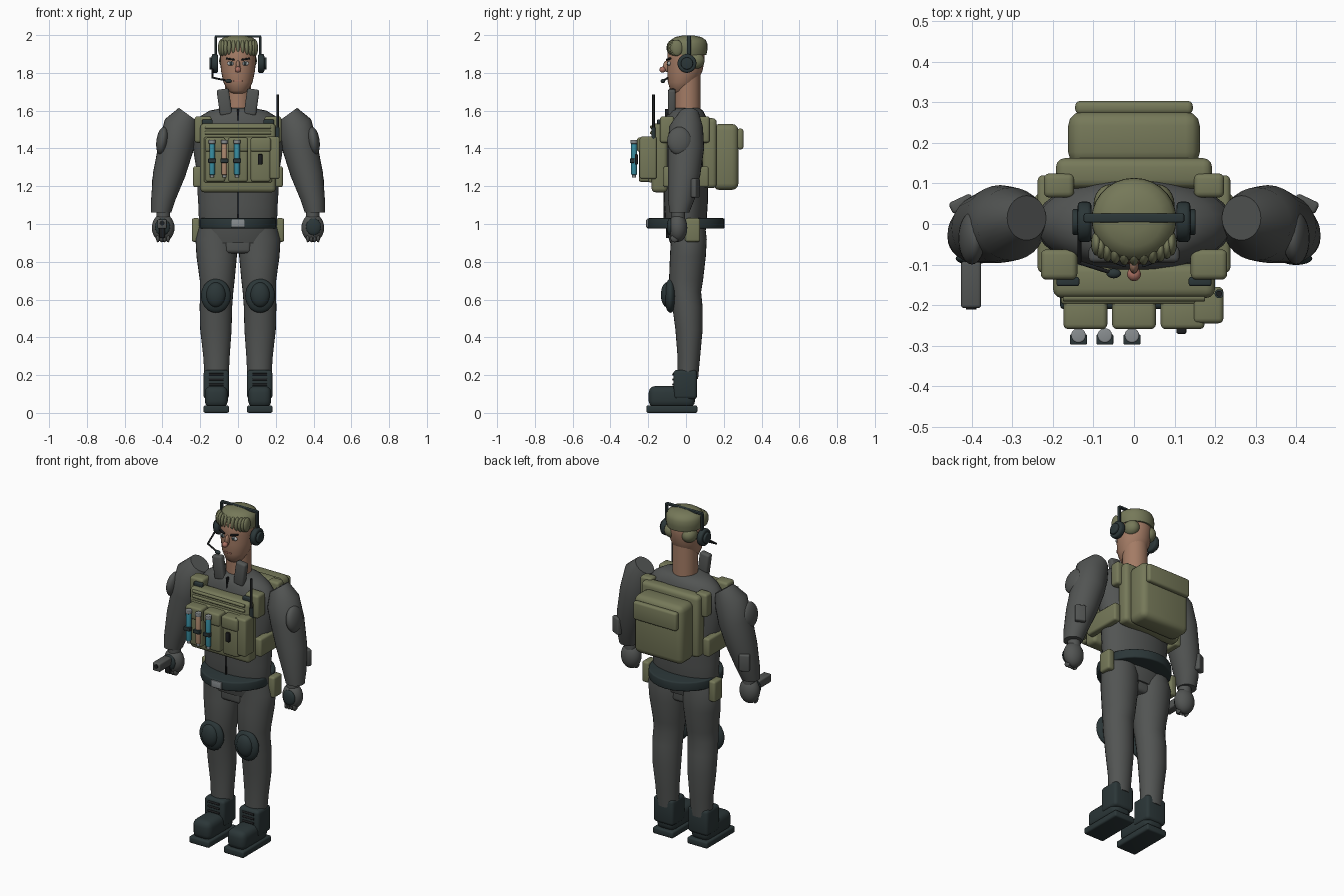
import bpy, bmesh
from math import sin, cos, pi, radians
from mathutils import Matrix, Vector, Euler

old = bpy.data.objects.get("Cube")
if old:
    bpy.data.objects.remove(old, do_unlink=True)


def material(name, r, g, b):
    m = bpy.data.materials.new(name)
    m.use_nodes = True
    m.diffuse_color = (r, g, b, 1)
    m.node_tree.nodes["Principled BSDF"].inputs["Base Color"].default_value = (r, g, b, 1)
    return m


suit = material("charcoal cloth", .085, .09, .087)
olive = material("olive canvas", .18, .19, .1)
rubber = material("dark rubber", .024, .037, .039)
skin = material("skin", .37, .2, .13)
blue = material("marker blue", .04, .27, .36)
tan = material("marker tan", .42, .25, .16)
metal = material("grey metal", .25, .27, .28)
black = material("black", .012, .013, .014)
white = material("eye white", .5, .52, .52)
lip = material("lip pink", .4, .16, .12)
parts = []


def finish(name, bm, mat):
    bmesh.ops.recalc_face_normals(bm, faces=bm.faces)
    mesh = bpy.data.meshes.new(name)
    bm.to_mesh(mesh)
    bm.free()
    mesh.materials.append(mat)
    ob = bpy.data.objects.new(name, mesh)
    bpy.context.collection.objects.link(ob)
    parts.append(ob)
    return ob


def pair(ob):
    """Keep the left part and add a mirrored right one."""
    bm = bmesh.new()
    bm.from_mesh(ob.data)
    bmesh.ops.scale(bm, vec=(-1, 1, 1), verts=bm.verts)
    base = ob.name
    ob.name = "left_" + base
    finish("right_" + base, bm, ob.data.materials[0])


def place(at, size, turn):
    rot = Euler([radians(a) for a in turn]).to_matrix().to_4x4()
    return Matrix.Translation(at) @ rot @ Matrix.Diagonal((*size, 1))


def box(name, mat, at, size, bevel=.01, turn=(0, 0, 0)):
    bm = bmesh.new()
    bmesh.ops.create_cube(bm, size=1, matrix=place(at, size, turn))
    if bevel:
        bmesh.ops.bevel(bm, geom=bm.edges[:], offset=bevel, segments=3, profile=.5, affect='EDGES')
    return finish(name, bm, mat)


def ball(name, mat, at, radii, turn=(0, 0, 0)):
    bm = bmesh.new()
    bmesh.ops.create_uvsphere(bm, u_segments=24, v_segments=14, radius=1, matrix=place(at, radii, turn))
    return finish(name, bm, mat)


def rod(name, mat, at, radius, length, turn=(0, 0, 0), bevel=0):
    bm = bmesh.new()
    bmesh.ops.create_cone(bm, cap_ends=True, segments=28, radius1=radius, radius2=radius,
                          depth=length, matrix=place(at, (1, 1, 1), turn))
    if bevel:
        rims = [e for e in bm.edges if any(len(f.verts) > 4 for f in e.link_faces)]
        bmesh.ops.bevel(bm, geom=rims, offset=bevel, segments=3, profile=.5, affect='EDGES')
    return finish(name, bm, mat)


def loft(name, mat, rings, sides=28):
    """Rings are x, y, z, half width, half depth, rise of the outer end."""
    bm = bmesh.new()
    loops = []
    for x, y, z, w, d, rise in rings:
        angles = [2 * pi * i / sides for i in range(sides)]
        loops.append([bm.verts.new((x + w * cos(a), y + d * sin(a), z + rise * cos(a))) for a in angles])
    for low, high in zip(loops, loops[1:]):
        for i in range(sides):
            j = (i + 1) % sides
            bm.faces.new((low[i], low[j], high[j], high[i]))
    bm.faces.new(loops[0])
    bm.faces.new(loops[-1])
    return finish(name, bm, mat)


def wire(name, mat, points, radius):
    for n, (a, b) in enumerate(zip(points, points[1:])):
        a, b = Vector(a), Vector(b)
        turn = (b - a).to_track_quat('Z', 'Y').to_euler()
        rod(f"{name}_{n}", mat, (a + b) / 2, radius, (b - a).length + radius, [t * 180 / pi for t in turn])


# Torso and pelvis
loft("torso", suit, [(0, 0, z, w, d, 0) for z, w, d in (
    (.9, .18, .085), (.97, .205, .105), (1.1, .21, .115), (1.3, .222, .12), (1.44, .245, .12),
    (1.52, .24, .116), (1.57, .2, .105), (1.6, .15, .09), (1.615, .08, .07))])
box("crotch", suit, (0, 0, .91), (.14, .15, .13), .02)
box("upper_zip", black, (0, -.1, 1.575), (.008, .02, .07), 0)
box("lower_zip", black, (0, -.114, 1.1), (.008, .01, .14), 0)
pair(box("collar", suit, (.072, -.075, 1.645), (.065, .04, .14), .012, (0, 8, 0)))

# Arms, pads and gloves
pair(loft("arm", suit, [
    (.265, .015, 1.58, .048, .055, .035), (.302, 0, 1.51, .085, .09, .045),
    (.33, 0, 1.4, .09, .096, .025), (.365, -.01, 1.26, .085, .086, .01),
    (.395, -.025, 1.13, .065, .07, 0), (.407, -.035, 1.06, .053, .052, 0)]))
pair(ball("shoulder_pad", suit, (.4, -.035, 1.44), (.032, .065, .075), (0, -8, 0)))
pair(box("elbow_plate", suit, (.425, .05, 1.19), (.06, .03, .1), .008, (0, 0, -25)))
pair(rod("wrist", suit, (.396, -.04, 1.045), .036, .06))
pair(ball("glove", suit, (.396, -.043, .98), (.06, .05, .075)))
pair(ball("knuckle_guard", rubber, (.4, -.085, .985), (.04, .016, .045)))
for n in range(4):
    pair(ball(f"finger_{n}", suit, (.37 + n * .018, -.06, .925), (.01, .022, .022)))

# Sidearm in the right hand
box("sidearm", suit, (-.402, -.15, 1.0), (.05, .115, .05), .008)
rod("sidearm_muzzle", black, (-.402, -.208, 1.005), .013, .006, (90, 0, 0))
box("sidearm_grip", black, (-.402, -.092, .96), (.03, .03, .07), .006)

# Legs, knee pads and boots
pair(loft("leg", suit, [
    (.112, .01, 1.0, .09, .09, 0), (.115, .015, .92, .11, .095, 0), (.113, .01, .83, .107, .095, 0),
    (.11, 0, .7, .092, .09, 0), (.113, .0, .64, .088, .08, 0), (.117, .008, .56, .086, .08, 0),
    (.117, .016, .44, .083, .072, 0), (.114, .015, .3, .07, .06, 0), (.113, .01, .18, .063, .054, 0)]))
pair(ball("knee_pad", rubber, (.117, -.083, .62), (.079, .032, .09)))
pair(ball("knee_cap", rubber, (.117, -.1, .625), (.052, .033, .066)))
pair(box("boot_sole", rubber, (.115, -.075, .02), (.135, .27, .04), .01))
pair(box("boot_foot", rubber, (.115, -.075, .085), (.122, .245, .115), .035))
pair(box("boot_shaft", rubber, (.115, -.004, .15), (.134, .125, .155), .018))
for n in range(3):
    pair(rod(f"boot_lace_{n}", black, (.115, -.067, .15 + n * .027), .006, .075, (0, 90, 0)))

# Belt
rod("belt", rubber, (0, 0, 1.003), .205, .055, bevel=.008)
box("buckle", metal, (0, -.205, 1.003), (.07, .012, .042), .004)
pair(box("belt_pouch", olive, (.222, .035, .968), (.045, .08, .125), .012))

# Chest rig
box("chest_panel", olive, (0, -.14, 1.35), (.4, .085, .365), .022)
for n, z in enumerate((1.483, 1.513)):
    rod(f"chest_webbing_{n}", olive, (0, -.182, z), .009, .35, (0, 90, 0), .003)
box("pocket_backing", olive, (0, -.183, 1.34), (.36, .03, .24), .008)
for n, x in enumerate((-.12, 0, .12)):
    box(f"chest_pouch_{n}", olive, (x, -.21, 1.335), (.105, .08, .225), .014)
    box(f"pouch_flap_{n}", olive, (x, -.222, 1.42), (.108, .075, .075), .012)
box("pouch_clip", black, (.117, -.263, 1.342), (.024, .016, .055), .004)
box("radio_pouch", olive, (.183, -.2, 1.35), (.075, .09, .225), .012)
rod("antenna", black, (.21, -.172, 1.56), .007, .25)
rod("antenna_base", rubber, (.21, -.172, 1.48), .011, .06)
for n, (x, paint) in enumerate(((-.137, blue), (-.072, tan), (-.005, blue))):
    rod(f"marker_{n}", paint, (x, -.275, 1.345), .015, .17, bevel=.004)
    rod(f"marker_cap_{n}", metal, (x, -.275, 1.435), .018, .022, bevel=.004)
    rod(f"marker_tip_{n}", metal, (x, -.275, 1.255), .01, .02)
    box(f"marker_clip_{n}", rubber, (x, -.285, 1.335), (.042, .025, .022), .003)

# Harness
pair(box("front_strap", olive, (.185, -.1, 1.5), (.09, .075, .14), .014))
pair(box("strap_buckle", rubber, (.163, -.142, 1.54), (.056, .022, .026), .005))
pair(box("back_strap", olive, (.185, .095, 1.5), (.075, .06, .14), .014))
pair(box("side_strap", olive, (.215, 0, 1.25), (.045, .24, .11), .012))

# Backpack
box("pack_frame", olive, (0, .125, 1.375), (.385, .075, .37), .022)
box("pack_bag", olive, (0, .21, 1.355), (.325, .135, .35), .035)
box("pack_flap", olive, (0, .287, 1.45), (.29, .034, .11), .013)

# Head and face
loft("neck", skin, [(0, .008, z, .07, .069, 0) for z in (1.56, 1.68, 1.79)])
loft("head", skin, [(0, y, z, w, d, 0) for y, z, w, d in (
    (-.04, 1.69, .03, .025), (-.032, 1.705, .053, .05), (-.018, 1.75, .077, .078), (-.006, 1.81, .09, .093),
    (0, 1.87, .095, .099), (0, 1.93, .094, .098), (0, 1.96, .075, .08))])
ball("nose_bridge", skin, (0, -.1, 1.835), (.012, .022, .03))
ball("nose_tip", lip, (0, -.124, 1.817), (.017, .017, .016))
box("mouth", lip, (0, -.093, 1.757), (.045, .012, .007), .002)
pair(ball("eye", white, (.038, -.089, 1.85), (.02, .009, .012)))
pair(ball("pupil", rubber, (.037, -.096, 1.85), (.009, .005, .01)))
pair(box("brow", black, (.04, -.092, 1.873), (.044, .016, .009), .002, (0, -8, 20)))
pair(ball("hair", olive, (.058, .048, 1.865), (.042, .05, .045)))

# Cap with a padded front roll
loft("cap", olive, [(0, .012, z, w, w * .97, 0) for z, w in (
    (1.895, .099), (1.925, .105), (1.955, .104), (1.975, .095), (1.99, .07), (1.997, .035))])
for n in range(11):
    a = radians(-70 + 14 * n)
    ball(f"cap_roll_{n}", olive, (.098 * sin(a), -.035 - .038 * cos(a), 1.932), (.014, .03, .042))

# Headset and microphone
pair(rod("ear_cup", rubber, (.122, .005, 1.85), .05, .034, (0, 90, 0), .01))
pair(rod("ear_cap", rubber, (.142, .005, 1.85), .032, .02, (0, 90, 0), .005))
pair(box("band_side", rubber, (.118, .015, 1.935), (.012, .022, .12), .004))
box("band_top", rubber, (0, .015, 1.993), (.246, .022, .012), .004)
wire("mic_boom", black, [(-.135, -.03, 1.82), (-.135, -.095, 1.775), (-.05, -.122, 1.757)], .005)
ball("microphone", rubber, (-.05, -.122, 1.757), (.018, .012, .011))

# Smooth the round parts and keep hard edges
bpy.ops.object.select_all(action='DESELECT')
for ob in parts:
    ob.select_set(True)
bpy.context.view_layer.objects.active = parts[0]
bpy.ops.object.shade_smooth_by_angle(angle=radians(42))
